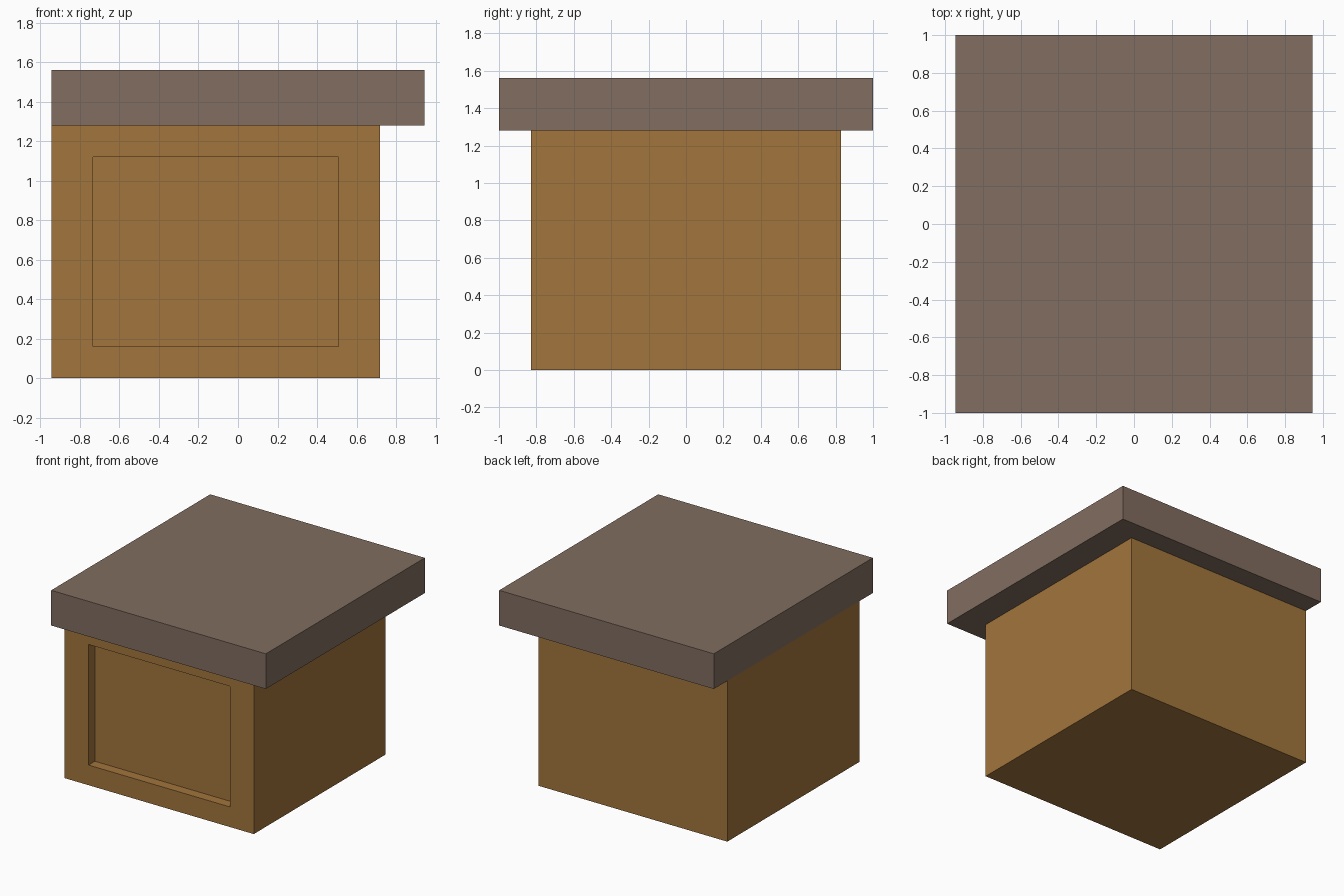
import bpy, bmesh
from mathutils import Vector

if "Cube" in bpy.data.objects:
    bpy.data.objects.remove(bpy.data.objects["Cube"])


def material(name, rgb):
    # 8-bit sRGB to linear
    lin = [((c / 255 + 0.055) / 1.055) ** 2.4 for c in rgb]
    mat = bpy.data.materials.new(name)
    mat.diffuse_color = (*lin, 1)
    mat.use_nodes = True
    mat.node_tree.nodes["Principled BSDF"].inputs["Base Color"].default_value = mat.diffuse_color
    return mat


def box(lo, hi):
    bm = bmesh.new()
    bmesh.ops.create_cube(bm, size=1)
    lo, hi = Vector(lo), Vector(hi)
    for v in bm.verts:
        v.co = [a + (b - a) * (c + 0.5) for a, b, c in zip(lo, hi, v.co)]
    bm.normal_update()
    return bm


def finish(bm, name, mat):
    mesh = bpy.data.meshes.new(name)
    bm.to_mesh(mesh)
    bm.free()
    mesh.materials.append(mat)
    obj = bpy.data.objects.new(name, mesh)
    bpy.context.collection.objects.link(obj)
    return obj


wood = material("warm_wood", (162, 117, 60))
slab = material("grey_brown", (129, 109, 96))

# Body, flush with the slab on the left
body = box((-0.945, -0.83, 0), (0.72, 0.83, 1.28))

# Recessed front panel: inset, fit to its rectangle, then push inwards
front = min(body.faces, key=lambda f: f.normal.y)
bmesh.ops.inset_individual(body, faces=[front], thickness=0.1, depth=0)
center = front.calc_center_median()
for v in front.verts:
    v.co.x = 0.51 if v.co.x > center.x else -0.735
    v.co.z = 1.12 if v.co.z > center.z else 0.16
panel = bmesh.ops.extrude_discrete_faces(body, faces=[front])["faces"][0]
bmesh.ops.translate(body, verts=panel.verts[:], vec=(0, 0.08, 0))
bmesh.ops.recalc_face_normals(body, faces=body.faces[:])
finish(body, "cabinet_body", wood)

# Overhanging top slab
finish(box((-0.945, -1, 1.28), (0.945, 1, 1.56)), "top_slab", slab)
